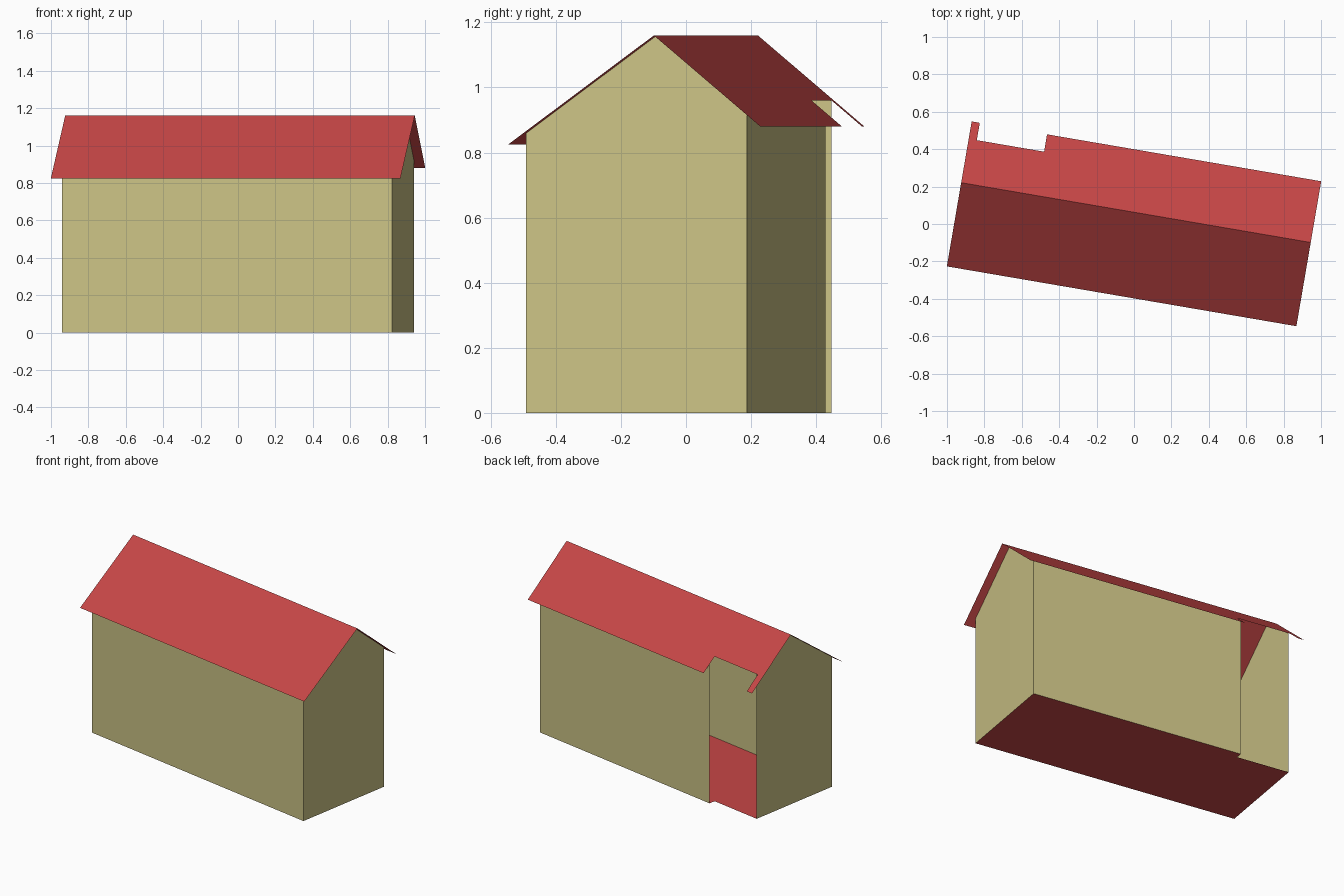
import bpy, bmesh, math

cube = bpy.data.objects.get("Cube")
if cube:
    bpy.data.objects.remove(cube)

TURN = math.radians(-9.71)          # the house stands at an angle to the axes

# Roof: half length, eaves, ridge line
ROOF_X, EAVE_F, EAVE_B, RIDGE_Y = 0.948, -0.392, 0.394, 0.062
EAVE_F_Z, EAVE_B_Z, RIDGE_Z = 0.825, 0.88, 1.16
# Walls and the open porch corner at the back
WALL_X, WALL_F, WALL_B = 0.895, -0.345, 0.343
PORCH_Y, PORCH_X0, PORCH_X1 = 0.30, -0.904, -0.539


def material(name, rgb):
    mat = bpy.data.materials.new(name)
    mat.use_nodes = True
    colour = (*rgb, 1.0)
    mat.diffuse_color = colour
    mat.node_tree.nodes["Principled BSDF"].inputs["Base Color"].default_value = colour
    return mat


def roof_z(y):
    """Height of the roof sheet at depth y."""
    if y < RIDGE_Y:
        t, low = (RIDGE_Y - y) / (RIDGE_Y - EAVE_F), EAVE_F_Z
    else:
        t, low = (y - RIDGE_Y) / (EAVE_B - RIDGE_Y), EAVE_B_Z
    return RIDGE_Z + t * (low - RIDGE_Z)


def sheet(name, points, mat):
    """One thin flat panel; points run anticlockwise seen from outside."""
    bm = bmesh.new()
    bm.faces.new([bm.verts.new(p) for p in points])
    mesh = bpy.data.meshes.new(name)
    bm.to_mesh(mesh)
    bm.free()
    mesh.materials.append(mat)
    obj = bpy.data.objects.new(name, mesh)
    obj.rotation_euler.z = TURN
    bpy.context.collection.objects.link(obj)
    return obj


def gable(name, x, back_y, mat):
    outline = [(x, y, roof_z(y)) for y in (back_y, RIDGE_Y, WALL_F)]
    points = [(x, WALL_F, 0), (x, back_y, 0)] + outline
    sheet(name, points if x > 0 else points[::-1], mat)


def long_wall(name, x0, x1, y, mat):
    top = roof_z(y)
    sheet(name, [(x0, y, 0), (x1, y, 0), (x1, y, top), (x0, y, top)], mat)


wall = material("pale_tan_wall", (0.604, 0.546, 0.238))
red = material("brick_red", (0.578, 0.063, 0.063))

# Walls
long_wall("front_wall", -WALL_X, WALL_X, WALL_F, wall)
long_wall("back_wall", WALL_X, PORCH_X1, WALL_B, wall)
gable("left_gable_wall", WALL_X, WALL_B, wall)
gable("right_gable_wall", -WALL_X, PORCH_Y, wall)

# Floor, stepped in at the open corner
sheet("floor", [(x, y, 0) for x, y in (
    (-WALL_X, WALL_F), (-WALL_X, PORCH_Y), (PORCH_X1, PORCH_Y),
    (PORCH_X1, WALL_B), (WALL_X, WALL_B), (WALL_X, WALL_F))], red)

# Roof slopes, the back one notched above the open corner
front = [(-ROOF_X, EAVE_F), (ROOF_X, EAVE_F), (ROOF_X, RIDGE_Y), (-ROOF_X, RIDGE_Y)]
back = [(-ROOF_X, RIDGE_Y), (ROOF_X, RIDGE_Y), (ROOF_X, EAVE_B), (PORCH_X1, EAVE_B),
        (PORCH_X1, PORCH_Y), (PORCH_X0, PORCH_Y), (PORCH_X0, EAVE_B), (-ROOF_X, EAVE_B)]
for name, outline in (("front_roof", front), ("back_roof", back)):
    sheet(name, [(x, y, roof_z(y)) for x, y in outline], red)
